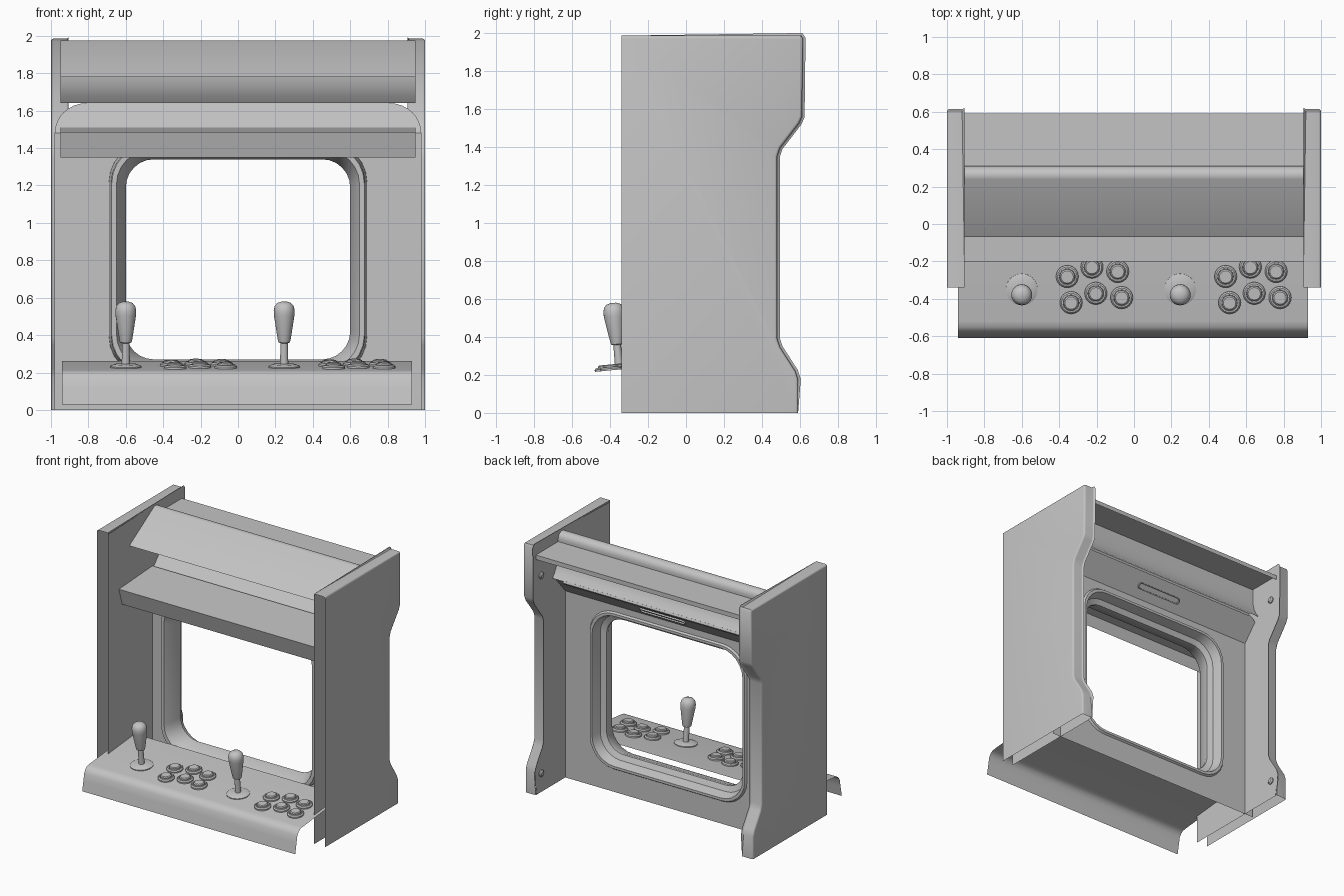
import bpy, bmesh, math
from mathutils import Matrix, Vector

if "Cube" in bpy.data.objects:
    bpy.data.objects.remove(bpy.data.objects["Cube"])

grey = bpy.data.materials.new("plain_grey")
grey.use_nodes = True
grey.diffuse_color = (0.55, 0.55, 0.55, 1)
grey.node_tree.nodes["Principled BSDF"].inputs["Base Color"].default_value = (0.55, 0.55, 0.55, 1)


def finish(name, bm):
    """Turn a bmesh into a named, smooth-by-angle object."""
    bmesh.ops.recalc_face_normals(bm, faces=bm.faces[:])
    mesh = bpy.data.meshes.new(name)
    bm.to_mesh(mesh)
    bm.free()
    mesh.materials.append(grey)
    obj = bpy.data.objects.new(name, mesh)
    bpy.context.collection.objects.link(obj)
    bpy.ops.object.select_all(action='DESELECT')
    obj.select_set(True)
    bpy.context.view_layer.objects.active = obj
    bpy.ops.object.shade_smooth_by_angle(angle=math.radians(35))
    return obj


def loft(bm, rows, closed=False):
    """Skin successive rows of points; returns the vertex rows."""
    rows = [[bm.verts.new(p) for p in row] for row in rows]
    n = len(rows[0])
    for a, b in zip(rows, rows[1:]):
        for i in range(n if closed else n - 1):
            j = (i + 1) % n
            bm.faces.new((a[i], a[j], b[j], b[i]))
    return rows


def sheet(name, profile, x0, x1):
    """Thin folded sheet: a (y, z) profile stretched along x."""
    bm = bmesh.new()
    loft(bm, [[(x, y, z) for y, z in profile] for x in (x0, x1)])
    return finish(name, bm)


def lathe(name, profile, matrix, steps=24):
    """Revolve an (r, z) profile and place it."""
    bm = bmesh.new()
    rows = []
    for r, z in profile:
        rows.append([(r * math.cos(2 * math.pi * i / steps),
                      r * math.sin(2 * math.pi * i / steps), z) for i in range(steps)])
    verts = loft(bm, rows, closed=True)
    bm.faces.new(verts[-1])
    bm.transform(matrix)
    return finish(name, bm)


def rounded_rect(hx, hz, r, cz, y, steps=6):
    pts = []
    for k, (sx, sz) in enumerate(((1, 1), (-1, 1), (-1, -1), (1, -1))):
        for i in range(steps + 1):
            a = math.pi / 2 * (k + i / steps)
            pts.append((sx * (hx - r) + r * math.cos(a), y, cz + sz * (hz - r) + r * math.sin(a)))
    return pts


# Side panels: hollow shells, open at the front and the bottom
side = [(-0.34, 0), (-0.34, 1.985), (0.605, 1.985), (0.615, 1.97), (0.61, 1.56), (0.595, 1.525),
        (0.495, 1.395), (0.48, 1.35), (0.48, 0.39), (0.495, 0.345),
        (0.575, 0.22), (0.59, 0.175), (0.59, 0)]
for label, s in (("right", 1), ("left", -1)):
    bm = bmesh.new()
    inner, outer = loft(bm, [[(s * x, y, z) for y, z in side] for x in (0.905, 1.0)])
    bm.faces.new(inner)
    bm.faces.new(outer)
    front = [f for f in bm.faces if all(v.co.y < -0.33 for v in f.verts)]
    bmesh.ops.delete(bm, geom=front, context='FACES')
    rim = [e for e in bm.edges if len(e.link_faces) == 2
           and abs(e.verts[0].co.x - e.verts[1].co.x) < 0.001]
    bmesh.ops.bevel(bm, geom=rim, offset=0.014, segments=3, profile=0.5, affect='EDGES')
    finish("side_panel_" + label, bm)
    # Bolts on the inner faces
    for level, z in (("upper", 1.72), ("lower", 0.15)):
        place = Matrix.Translation((s * 0.905, 0.525, z)) @ Matrix.Rotation(-s * math.pi / 2, 4, 'Y')
        lathe(f"bolt_{level}_{label}", [(0.026, 0), (0.026, 0.008), (0.016, 0.016)], place, 16)

# Canopy: sloped face, rolled ridge, step and flat rear plate
ridge = [(0.26 + 0.05 * math.sin(a), 1.925 + 0.05 * math.cos(a))
         for a in [math.radians(d) for d in range(-25, 91, 23)]]
sheet("canopy_top", [(-0.07, 1.78)] + ridge + [(0.31, 1.905), (0.59, 1.905), (0.59, 1.87)], -0.95, 0.95)
# Curved wall between canopy and screen surround
sheet("canopy_back_wall", [(0.31, 1.905), (0.31, 1.8), (0.325, 1.73), (0.35, 1.68), (0.38, 1.64)], -0.95, 0.95)
# Lower marquee shelf with its drooping lip
sheet("marquee_shelf", [(0.22, 1.51), (-0.2, 1.485), (-0.16, 1.35)], -0.95, 0.95)

# Screen surround: flat board with a deep rounded window
bm = bmesh.new()
cz, hx, hz = 0.805, 0.60, 0.535
window = [(0.09, 0.22), (0.08, 0.235), (0.06, 0.235), (0.05, 0.20), (0.04, 0.16), (0.02, 0.15), (0.0, 0.14),
          (0.0, 0.12), (0.04, 0.02), (0.05, 0.0), (0.075, 0.0), (0.08, 0.01), (0.09, 0.22)]
rings = loft(bm, [rounded_rect(hx + d, hz + d, 0.15 + d * 0.7, cz, y) for d, y in window], closed=True)
hole = rings[0]
edges = [bm.edges.get((hole[i], hole[i - 1])) for i in range(len(hole))]
corners = [bm.verts.new(p) for p in ((-0.98, 0.22, 0), (0.98, 0.22, 0), (0.98, 0.22, 1.48), (-0.98, 0.22, 1.48))]
edges += [bm.edges.new((corners[i], corners[i - 1])) for i in range(4)]
bmesh.ops.triangle_fill(bm, use_beauty=True, edges=edges)
finish("screen_surround", bm)

# Top of the surround leans back, with rounded corners and a hemmed edge
bm = bmesh.new()
rows = []
for i in range(9):
    a = math.pi / 2 * i / 8
    w, z = 0.81 + 0.17 * math.cos(a), 1.48 + 0.16 * math.sin(a)
    y = 0.22 + 0.14 * math.sin(a)
    rows.append([(-w, y, z), (w, y, z)])
rows += [[(-0.81, y, z), (0.81, y, z)] for y, z in ((0.378, 1.645), (0.385, 1.63), (0.375, 1.615))]
loft(bm, rows)
finish("surround_top", bm)

# Grip slot on the sloping rear face
bm = bmesh.new()
tilt = Matrix.Translation((0, 0.287, 1.55)) @ Matrix.Rotation(math.radians(-41), 4, 'X')
outline = [rounded_rect(0.2 - d, 0.026 - d, 0.025 - d, 0, y) for d, y in ((0, 0), (0, 0.012), (0.008, 0.012), (0.008, 0.002))]
slot = loft(bm, outline, closed=True)
bm.faces.new(slot[-1])
bm.transform(tilt)
finish("grip_slot", bm)

# Control deck: rolled front edge and a gently rising top
sheet("control_deck", [(-0.61, 0.03), (-0.595, 0.11), (-0.585, 0.165), (-0.57, 0.19), (-0.55, 0.205),
                       (-0.52, 0.212), (0.0, 0.262)], -0.94, 0.93)
slope = math.atan2(0.05, 0.52)


def on_deck(x, y):
    z = 0.212 + (y + 0.52) * math.tan(slope)
    return Matrix.Translation((x, y, z)) @ Matrix.Rotation(slope, 4, 'X')


# Two player stations: a bat-top stick and six buttons each
stick = [(0.085, 0), (0.085, 0.006), (0.06, 0.016), (0.022, 0.018), (0.02, 0.13), (0.031, 0.134),
         (0.035, 0.15), (0.055, 0.28), (0.056, 0.305), (0.05, 0.33), (0.036, 0.345), (0.015, 0.352)]
button = [(0.06, 0), (0.06, 0.01), (0.052, 0.018), (0.044, 0.018), (0.043, 0.012),
          (0.041, 0.012), (0.04, 0.026), (0.033, 0.031)]
columns = ((-0.357, -0.28), (-0.225, -0.23), (-0.087, -0.253))
for player, shift in (("one", 0), ("two", 0.847)):
    lathe("joystick_" + player, stick, on_deck(-0.6 + shift, -0.35))
    for col, (x, y) in enumerate(columns):
        for row, (dx, dy) in enumerate(((0, 0), (0.021, -0.14))):
            lathe(f"button_{player}_{col}_{row}", button, on_deck(x + shift + dx, y + dy))
